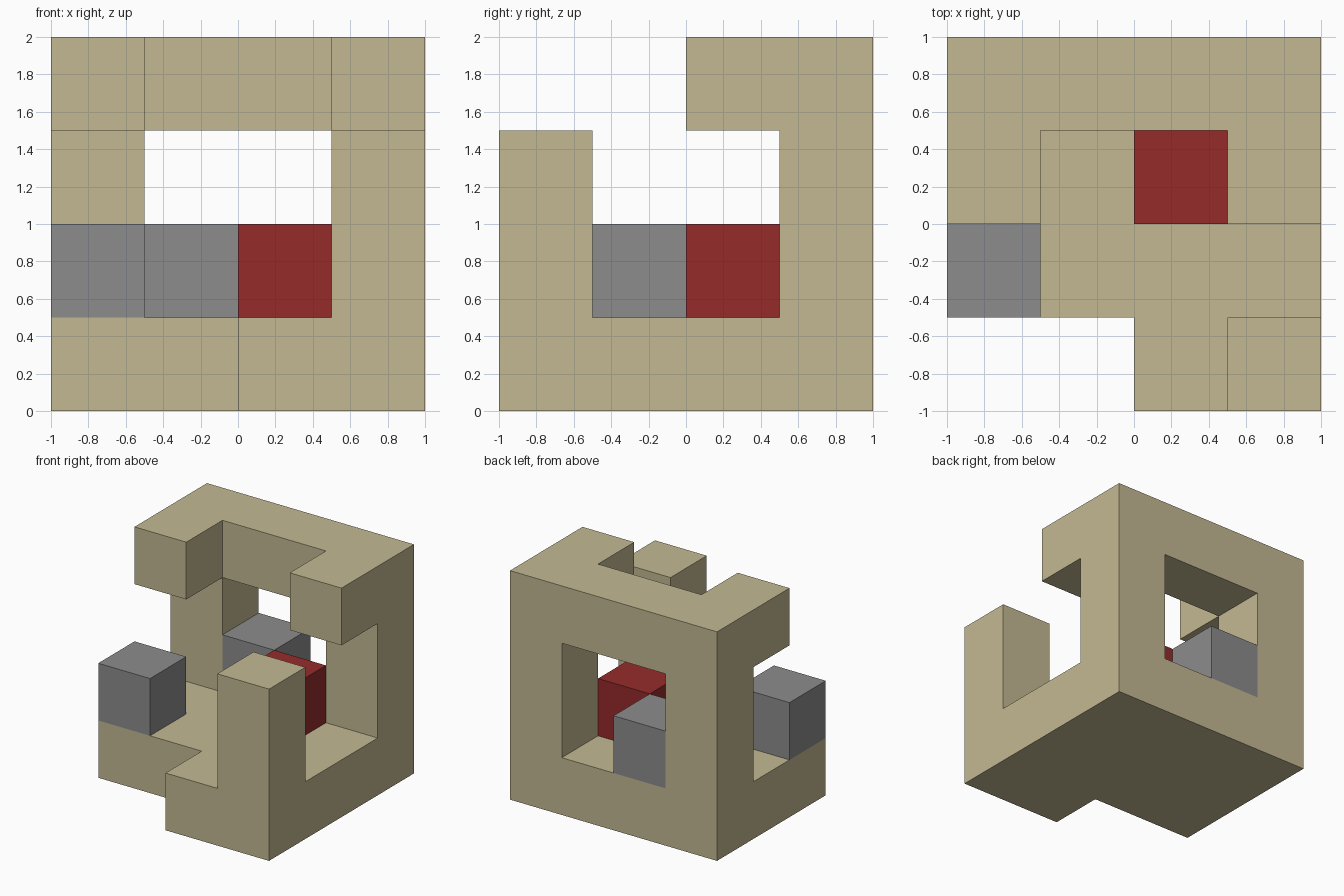
import bpy
import bmesh
from mathutils import Vector

if "Cube" in bpy.data.objects:
    bpy.data.objects.remove(bpy.data.objects["Cube"])

CELL = 0.5


def material(name, colour):
    mat = bpy.data.materials.new(name)
    mat.diffuse_color = (*colour, 1)
    mat.use_nodes = True
    mat.node_tree.nodes["Principled BSDF"].inputs["Base Color"].default_value = mat.diffuse_color
    return mat


def cells(x, y, z):
    """Grid cells in half-open index ranges, 0 to 4 on each axis."""
    return {(i, j, k) for i in range(*x) for j in range(*y) for k in range(*z)}


def block_shape(name, filled, mat):
    """One closed shell around a set of grid cells, with no inner faces."""
    bm = bmesh.new()
    for cell in filled:
        centre = (Vector(cell) + Vector((0.5, 0.5, 0.5))) * CELL - Vector((1, 1, 0))
        for axis in range(3):
            for side in (-1, 1):
                step = [0, 0, 0]
                step[axis] = side
                if tuple(c + s for c, s in zip(cell, step)) in filled:
                    continue
                u, v = Vector(), Vector()
                u[(axis + 1) % 3] = CELL / 2
                v[(axis + 2) % 3] = CELL / 2 * side
                n = Vector(step) * CELL / 2
                bm.faces.new([bm.verts.new(centre + n + a * u + b * v)
                              for a, b in ((-1, -1), (1, -1), (1, 1), (-1, 1))])
    bmesh.ops.remove_doubles(bm, verts=bm.verts, dist=0.001)
    mesh = bpy.data.meshes.new(name)
    bm.to_mesh(mesh)
    bm.free()
    mesh.materials.append(mat)
    obj = bpy.data.objects.new(name, mesh)
    bpy.context.collection.objects.link(obj)


tan = material("tan", (0.55, 0.485, 0.29))
grey = material("grey", (0.262, 0.262, 0.262))
red = material("dark_red", (0.30, 0.024, 0.024))

# Frame: notched base, front post, back columns, top beam with two prongs
frame = cells((0, 4), (0, 4), (0, 1)) - cells((0, 2), (0, 1), (0, 1))
frame |= cells((3, 4), (0, 1), (1, 3))
frame |= cells((0, 4), (3, 4), (3, 4))
for x in (0, 3):
    frame |= cells((x, x + 1), (3, 4), (1, 3))
    frame |= cells((x, x + 1), (2, 3), (3, 4))
block_shape("frame", frame, tan)

# Loose cubes resting on the base
block_shape("left_cube", cells((0, 1), (1, 2), (1, 2)), grey)
block_shape("window_cube", cells((1, 2), (3, 4), (1, 2)), grey)
block_shape("centre_cube", cells((2, 3), (2, 3), (1, 2)), red)
